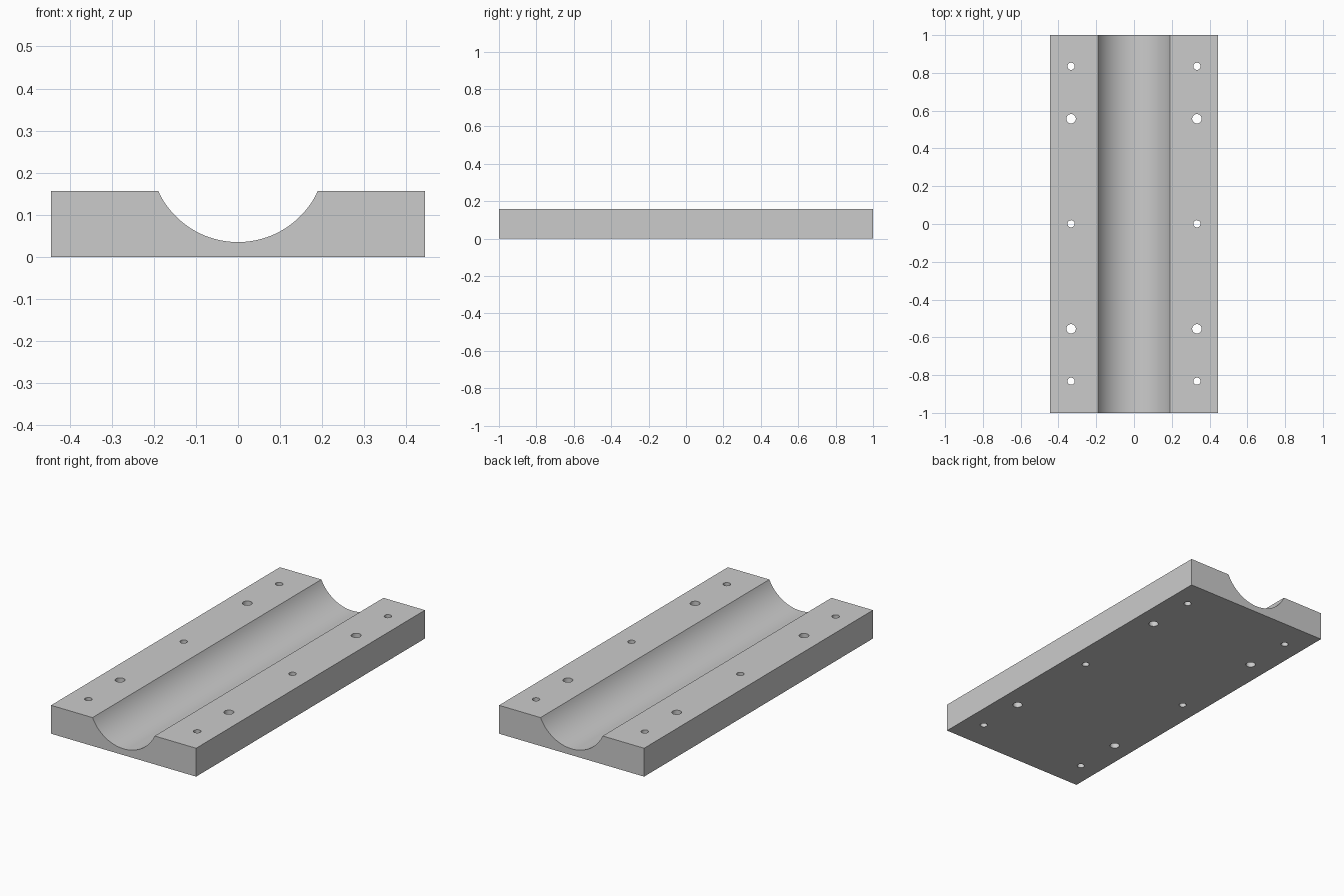
import bpy, bmesh
from math import sin, cos, asin, sqrt
from mathutils import Matrix

if "Cube" in bpy.data.objects:
    bpy.data.objects.remove(bpy.data.objects["Cube"])

HALF_W, HALF_L, TOP = 0.444, 1.0, 0.157
GROOVE_R, GROOVE_BOTTOM = 0.209, 0.035
HOLE_X = 0.333
HOLES = [(0.835, 0.019), (0.557, 0.025), (0.001, 0.019), (-0.555, 0.025), (-0.832, 0.019)]


def make_object(name, bm):
    bmesh.ops.recalc_face_normals(bm, faces=bm.faces)
    mesh = bpy.data.meshes.new(name)
    bm.to_mesh(mesh)
    bm.free()
    obj = bpy.data.objects.new(name, mesh)
    bpy.context.collection.objects.link(obj)
    return obj


# Block profile with a circular trough, extruded along y
centre_z = GROOVE_BOTTOM + GROOVE_R
half_chord = sqrt(GROOVE_R ** 2 - (centre_z - TOP) ** 2)
half_angle = asin(half_chord / GROOVE_R)
STEPS = 48
arc = []
for i in range(STEPS + 1):
    a = half_angle * (1 - 2 * i / STEPS)
    arc.append((GROOVE_R * sin(a), centre_z - GROOVE_R * cos(a)))
profile = [(-HALF_W, 0), (HALF_W, 0), (HALF_W, TOP)] + arc + [(-HALF_W, TOP)]

bm = bmesh.new()
face = bm.faces.new([bm.verts.new((x, -HALF_L, z)) for x, z in profile])
extruded = bmesh.ops.extrude_face_region(bm, geom=[face], use_keep_orig=True)
verts = [v for v in extruded["geom"] if isinstance(v, bmesh.types.BMVert)]
bmesh.ops.translate(bm, verts=verts, vec=(0, 2 * HALF_L, 0))
block = make_object("grooved_block", bm)

# Screw and dowel holes, mirrored on both flanges
bm = bmesh.new()
for y, r in HOLES:
    for side in (-1, 1):
        bmesh.ops.create_cone(bm, cap_ends=True, segments=32, radius1=r, radius2=r, depth=0.4,
                              matrix=Matrix.Translation((side * HOLE_X, y, TOP / 2)))
cutter = make_object("hole_cutter", bm)
cutter.hide_render = True

# Drill the holes and keep the edges crisp
mod = block.modifiers.new("drill_holes", 'BOOLEAN')
mod.operation = 'DIFFERENCE'
mod.solver = 'EXACT'
mod.object = cutter
bpy.context.view_layer.objects.active = block
block.select_set(True)
bpy.ops.object.modifier_apply(modifier=mod.name)
bpy.data.objects.remove(cutter)
bpy.ops.object.shade_smooth_by_angle()
